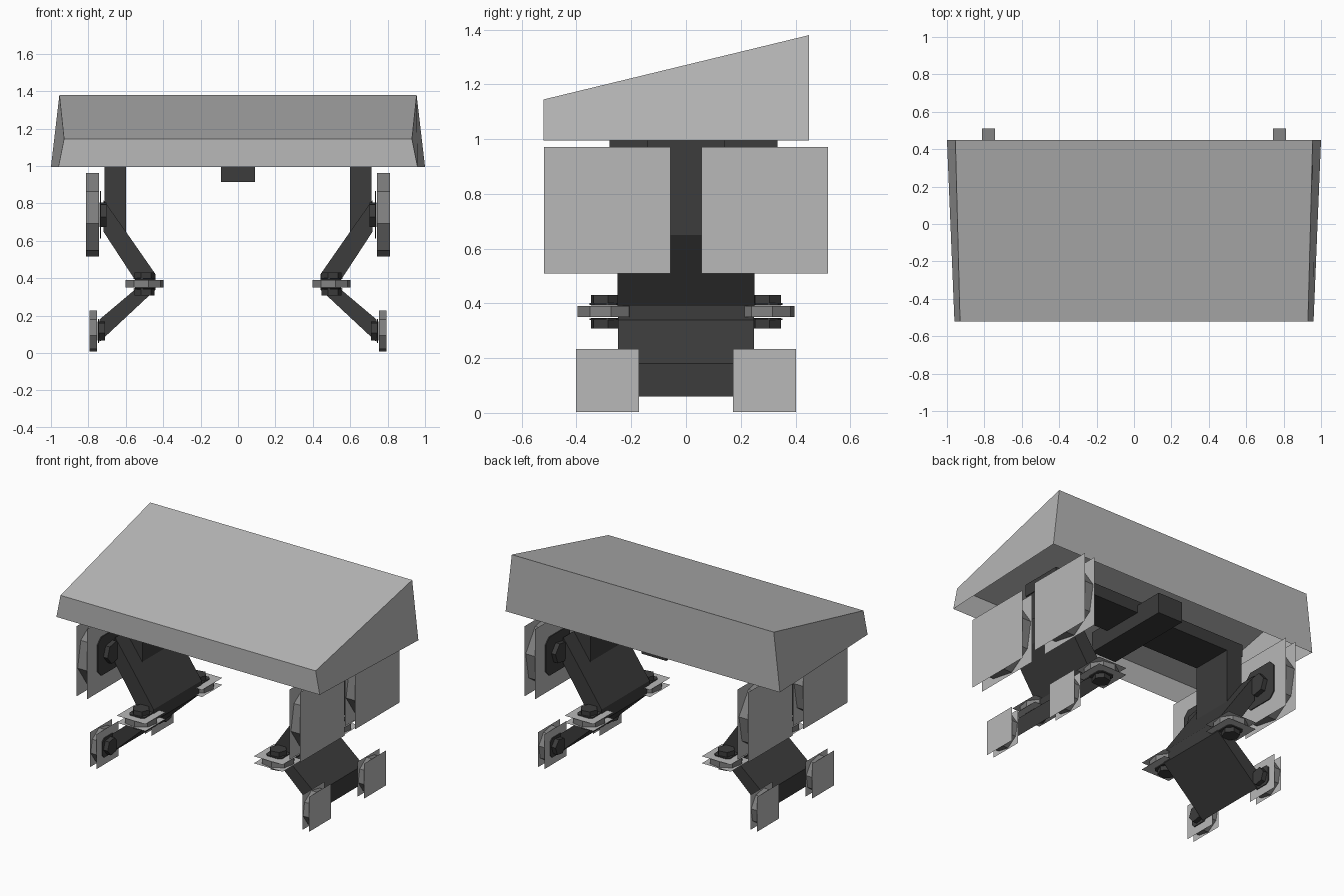
import bpy, bmesh
from math import cos, sin, radians, pi
from mathutils import Matrix, Vector

cube = bpy.data.objects.get("Cube")
if cube:
    bpy.data.objects.remove(cube)


def material(name, v):
    m = bpy.data.materials.new(name)
    m.use_nodes = True
    m.diffuse_color = (v, v, v, 1)
    m.node_tree.nodes["Principled BSDF"].inputs["Base Color"].default_value = (v, v, v, 1)
    return m


pale = material("pale grey", 0.48)
mid = material("mid grey", 0.22)
dark = material("charcoal", 0.045)


def finish(name, bm, mat):
    bmesh.ops.recalc_face_normals(bm, faces=bm.faces)
    me = bpy.data.meshes.new(name)
    bm.to_mesh(me)
    bm.free()
    me.materials.append(mat)
    ob = bpy.data.objects.new(name, me)
    bpy.context.collection.objects.link(ob)
    return ob


def box(name, lo, hi, mat):
    lo, hi = Vector(lo), Vector(hi)
    bm = bmesh.new()
    bmesh.ops.create_cube(bm, size=1, matrix=Matrix.Translation((lo + hi) / 2)
                          @ Matrix.Diagonal((*(hi - lo), 1)))
    return finish(name, bm, mat)


def prism(name, outline, axis, start, end, mat):
    """Extrude a 2D outline along x, y or z; equal ends give a flat sheet."""
    def put(p, d):
        v = list(p)
        v.insert("xyz".index(axis), d)
        return v
    bm = bmesh.new()
    face = bm.faces.new([bm.verts.new(put(p, start)) for p in outline])
    if end != start:
        new = bmesh.ops.extrude_face_region(bm, geom=[face])["geom"]
        step = Vector(put((0, 0), end - start))
        bmesh.ops.translate(bm, vec=step, verts=[g for g in new if isinstance(g, bmesh.types.BMVert)])
    return finish(name, bm, mat)


def ngon(c, r, sides, turn=0.0):
    return [(c[0] + r * cos(turn + 2 * pi * i / sides),
             c[1] + r * sin(turn + 2 * pi * i / sides)) for i in range(sides)]


def square(c, h):
    return [(c[0] + a * h, c[1] + b * h) for a, b in ((-1, -1), (1, -1), (1, 1), (-1, 1))]


def cut_square(c, h, k):
    return [(c[0] + a, c[1] + b) for a, b in (
        (-h, -k), (-k, -h), (k, -h), (h, -k), (h, k), (k, h), (-k, h), (-h, k))]


def wheel(name, axis, c, half, near, far, hub, sides):
    """Eight-sided tyre between square cover sheets, with bolted hubs on given sides."""
    s = 1 if far > near else -1
    prism(name + "_tyre", ngon(c, half * .985, 8, radians(12)), axis, near + s * .003, far - s * .003, mid)
    for tag, d in (("inner", near), ("outer", far)):
        prism(f"{name}_{tag}_cover", square(c, half), axis, d, d, pale)
    for i, (d, out) in enumerate(((near, -s), (far, s))[:sides]):
        plate = half * .55
        prism(f"{name}_hub_plate_{i}", cut_square(c, plate, plate * .7), axis,
              d + out * .002, d + out * .008, dark)
        prism(f"{name}_hub_nut_{i}", ngon(c, hub, 6, radians(10)), axis, d, d + out * .038, dark)


# Sloping hood, open underneath
bm = bmesh.new()
low = [bm.verts.new(p) for p in ((-.96, -.52, .995), (.96, -.52, .995), (1, .45, .995), (-1, .45, .995))]
top = [bm.verts.new(p) for p in ((-.93, -.52, 1.145), (.93, -.52, 1.145), (.955, .45, 1.38), (-.955, .45, 1.38))]
bm.faces.new(top)
for i in range(4):
    j = (i + 1) % 4
    bm.faces.new((low[i], low[j], top[j], top[i]))
finish("hood", bm, pale)

# Chassis beams
box("cross_beam", (-.72, -.14, 1.0), (.72, .14, 1.08), dark)
box("centre_beam", (-.09, -.28, .915), (.09, .335, 1.05), dark)

upper_arm = [(.72, .82), (.72, .65), (.55, .39), (.44, .39), (.44, .42), (.6, .65)]
lower_arm = [(.55, .39), (.55, .34), (.74, .18), (.74, .06), (.44, .34), (.44, .39)]

for side, s in (("left", 1), ("right", -1)):
    # Bent support leg
    box(f"{side}_post", (min(s * .6, s * .715), -.14, .65), (max(s * .6, s * .715), .14, 1.02), dark)
    for part, shape, w in (("upper_arm", upper_arm, .25), ("lower_arm", lower_arm, .249)):
        prism(f"{side}_{part}", [(s * x, z) for x, z in shape], "y", -w, w, dark)
    # Running, guide and lower wheels, fore and aft
    for end, e in (("front", -1), ("back", 1)):
        y = e * .287
        tag = f"{side}_{end}"
        wheel(tag + "_running_wheel", "x", (y, .74), .231, s * .74, s * .815, .07, 1)
        wheel(tag + "_guide_wheel", "z", (s * .5, e * .295), .105, .347, .393, .055, 2)
        wheel(tag + "_lower_wheel", "x", (y, .118), .115, s * .75, s * .798, .055, 1)
